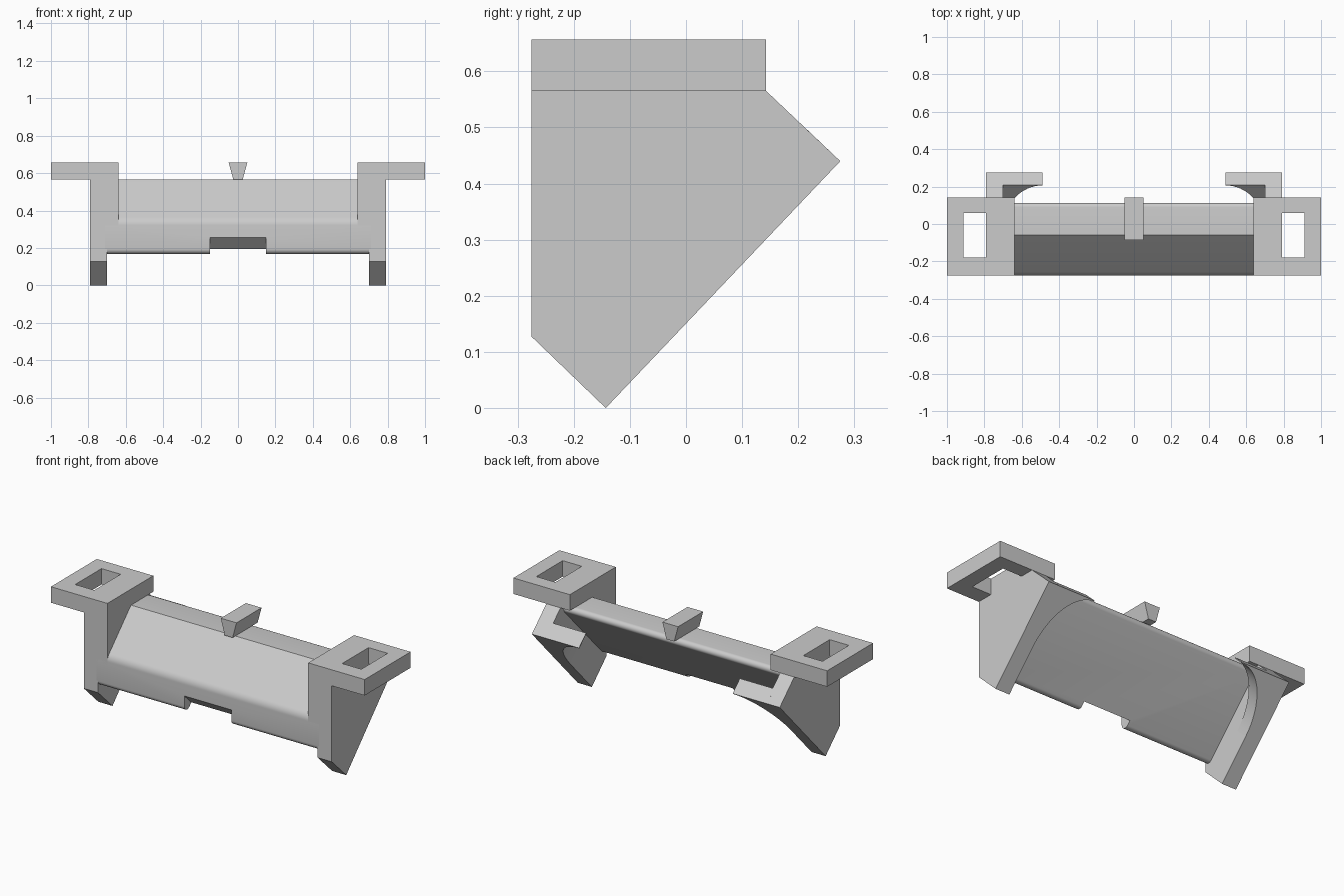
import bpy, bmesh, math
from mathutils import Vector

cube = bpy.data.objects.get("Cube")
if cube:
    bpy.data.objects.remove(cube, do_unlink=True)

grey = bpy.data.materials.new("plain_grey")
grey.use_nodes = True
COLOUR = (0.6, 0.6, 0.6, 1)
grey.diffuse_color = COLOUR
grey.node_tree.nodes["Principled BSDF"].inputs["Base Color"].default_value = COLOUR

X, Y, Z = Vector((1, 0, 0)), Vector((0, 1, 0)), Vector((0, 0, 1))
FRONT, REAR, BASE, TOP = -0.275, 0.143, 0.565, 0.657
# Directions up along the sloping underside and out of it
CORNER = Vector((0, 0.275, 0.44))
UP = (CORNER - Vector((0, -0.143, 0))).normalized()
OUT = Vector((0, UP.z, -UP.y))


def prism(name, pts, u, v, sweep, origin=Vector((0, 0, 0))):
    """Sweep a flat outline, placed on axes u and v, along a vector."""
    bm = bmesh.new()
    lower = [bm.verts.new(origin + u * a + v * b) for a, b in pts]
    upper = [bm.verts.new(p.co + sweep) for p in lower]
    bm.faces.new(lower)
    bm.faces.new(upper)
    n = len(pts)
    for i in range(n):
        j = (i + 1) % n
        bm.faces.new((lower[i], lower[j], upper[j], upper[i]))
    bmesh.ops.recalc_face_normals(bm, faces=bm.faces)
    mesh = bpy.data.meshes.new(name)
    bm.to_mesh(mesh)
    bm.free()
    mesh.materials.append(grey)
    obj = bpy.data.objects.new(name, mesh)
    bpy.context.collection.objects.link(obj)
    return obj


def smooth(obj):
    bpy.ops.object.select_all(action="DESELECT")
    obj.select_set(True)
    bpy.context.view_layer.objects.active = obj
    bpy.ops.object.shade_smooth_by_angle(angle=math.radians(30))


def rounded(corners, steps=8):
    """Outline from (a, b, radius) corners, with an arc at each rounded one."""
    out = []
    for i, (a, b, r) in enumerate(corners):
        p = Vector((a, b))
        if not r:
            out.append((a, b))
            continue
        d1 = (Vector(corners[i - 1][:2]) - p).normalized()
        d2 = (Vector(corners[(i + 1) % len(corners)][:2]) - p).normalized()
        half = d1.angle(d2) / 2
        centre = p + (d1 + d2).normalized() * (r / math.sin(half))
        s = p + d1 * (r / math.tan(half)) - centre
        e = p + d2 * (r / math.tan(half)) - centre
        sweep = math.pi - 2 * half
        for k in range(steps + 1):
            t = k / steps
            q = centre + (s * math.sin((1 - t) * sweep) + e * math.sin(t * sweep)) / math.sin(sweep)
            out.append((q.x, q.y))
    return out


# Sloping central body with rounded long edges
body = prism("body", rounded([
    (FRONT, 0.127, 0.027), (REAR, BASE, 0.0225), (-0.06, BASE, 0), (FRONT, 0.345, 0.06),
]), Y, Z, X * 1.42, X * -0.71)

# Square notch in the lower front edge, cut along the slope
start = Vector((0, FRONT, 0.255))
cutter = prism("notch_cutter", [(-0.15, 0), (0.15, 0), (0.15, -0.3), (-0.15, -0.3)],
               X, UP, OUT * 0.6, start - OUT * 0.2)
cutter.hide_render = True
notch = body.modifiers.new("notch", "BOOLEAN")
notch.operation, notch.solver, notch.object = "DIFFERENCE", "EXACT", cutter
bpy.context.view_layer.objects.active = body
bpy.ops.object.modifier_apply(modifier="notch")
bpy.data.objects.remove(cutter, do_unlink=True)
smooth(body)

# Wedge key on top of the body
prism("top_wedge", [(-0.025, 0), (0.025, 0), (0.05, TOP - BASE), (-0.05, TOP - BASE)],
      X, Z, Y * (REAR + 0.085), Vector((0, -0.085, BASE)))

PLATE = [(FRONT, 0.127), (-0.143, 0), (0.275, 0.44), (REAR, BASE), (REAR, TOP), (FRONT, TOP)]
BLOCK = [(FRONT, 0.3), (0.05, 0.52), (0.09, BASE), (REAR, BASE), (REAR, TOP), (FRONT, TOP)]
EAR = [(0.79, FRONT), (1, FRONT), (1, REAR), (0.79, REAR),
       (0.79, 0.06), (0.912, 0.06), (0.912, -0.18), (0.79, -0.18)]
# Gusset outline: corner at the plate, hollow curve out to the tip
GUSSET = [(0.71, 0), (0.49, 0)]
for k in range(17):
    t = math.pi / 2 * k / 16
    GUSSET.append((0.49 + 0.21 * math.sin(t), -0.34 + 0.335 * math.cos(t)))
GUSSET.append((0.71, -0.34))

for side, s in (("left", 1), ("right", -1)):
    sx = X * s
    prism(side + "_end_plate", PLATE, Y, Z, sx * 0.09, sx * 0.7)
    prism(side + "_end_block", BLOCK, Y, Z, sx * 0.06, sx * 0.64)
    prism(side + "_ear", EAR, sx, Y, Z * (TOP - BASE), Z * BASE)
    smooth(prism(side + "_gusset", GUSSET, sx, UP, OUT * -0.09, CORNER))
